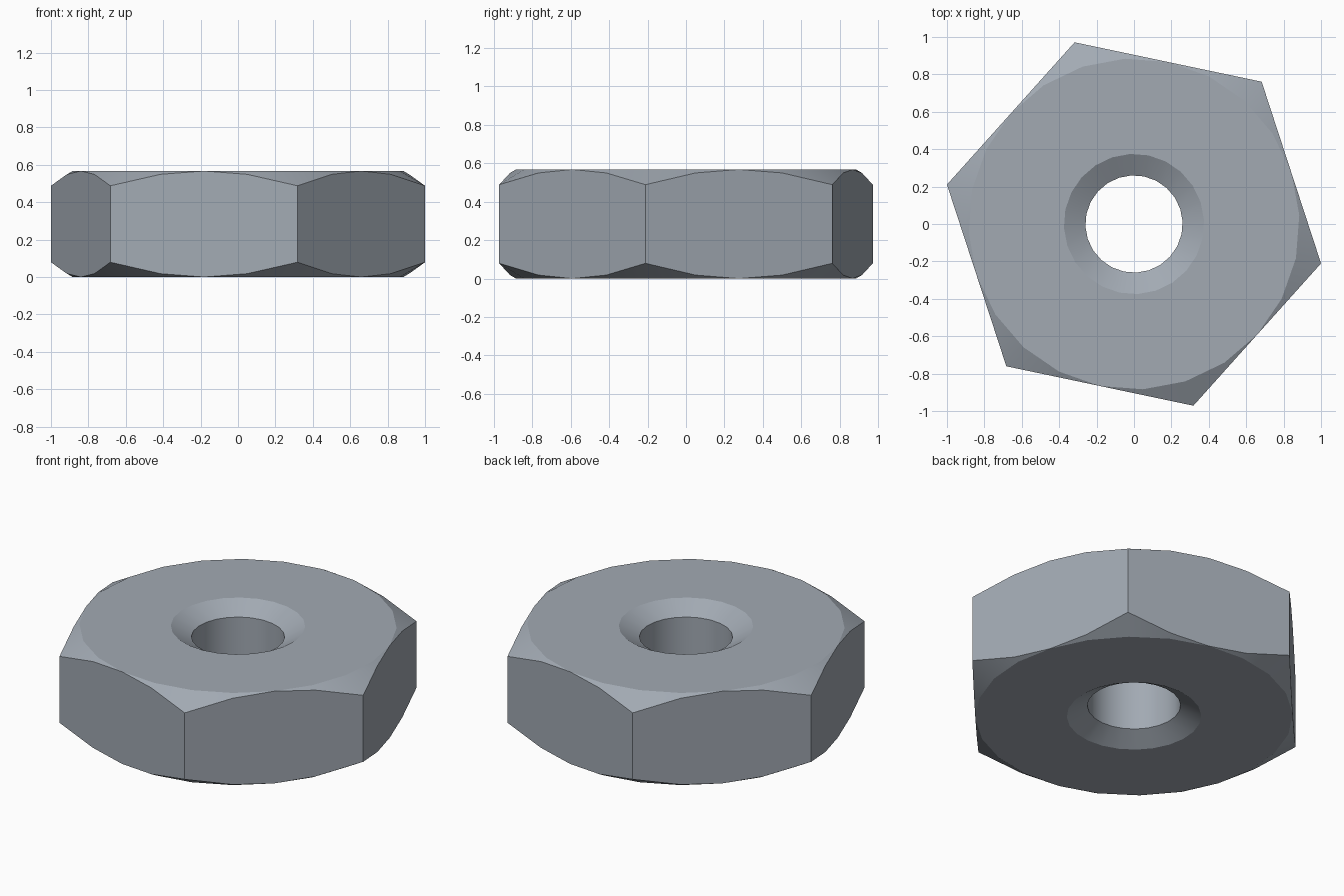
import bpy
import bmesh
import math

if "Cube" in bpy.data.objects:
    bpy.data.objects.remove(bpy.data.objects["Cube"])

# Main dimensions
HEIGHT = 0.567
CORNER_R = 1.022
FLAT_R = CORNER_R * math.cos(math.radians(30))
HOLE_R, SINK_R = 0.26, 0.375
SLOPE = math.tan(math.radians(30))     # slope of every chamfer
SINK_D = (SINK_R - HOLE_R) * SLOPE
SEGMENTS = 24
START = math.radians(-11.9)            # direction of the first corner


def hex_radius(a):
    """Distance from the axis to the hexagon outline, a measured from a corner."""
    return FLAT_R / math.cos(a % math.radians(60) - math.radians(30))


def profile(a):
    """Closed cross-section (radius, height) at one angle around the axis."""
    r = hex_radius(a)
    drop = (r - FLAT_R) * SLOPE
    return [
        (SINK_R, HEIGHT), (FLAT_R, HEIGHT), (r, HEIGHT - drop),   # top face, corner chamfer
        (r, drop), (FLAT_R, 0), (SINK_R, 0),                      # flat side, underside
        (HOLE_R, SINK_D), (HOLE_R, HEIGHT - SINK_D),              # countersinks and bore
    ]


# Hexagonal nut body swept around the axis
bm = bmesh.new()
sections = []
for i in range(SEGMENTS):
    a = i * math.tau / SEGMENTS
    sections.append([bm.verts.new((r * math.cos(a + START), r * math.sin(a + START), z))
                     for r, z in profile(a)])
for i, cur in enumerate(sections):
    nxt = sections[(i + 1) % SEGMENTS]
    for j in range(len(cur)):
        k = (j + 1) % len(cur)
        bm.faces.new((cur[j], cur[k], nxt[k], nxt[j]))

# Chamfer touches the outline at the middle of each flat
bmesh.ops.remove_doubles(bm, verts=bm.verts[:], dist=1e-4)
bmesh.ops.recalc_face_normals(bm, faces=bm.faces[:])

mesh = bpy.data.meshes.new("hex_nut")
bm.to_mesh(mesh)
bm.free()
nut = bpy.data.objects.new("hex_nut", mesh)
bpy.context.collection.objects.link(nut)

# Steel colour
steel = bpy.data.materials.new("steel_grey")
steel.diffuse_color = (0.36, 0.40, 0.45, 1)
steel.use_nodes = True
steel.node_tree.nodes["Principled BSDF"].inputs["Base Color"].default_value = steel.diffuse_color
mesh.materials.append(steel)

# Smooth round surfaces, sharp machined edges
bpy.context.view_layer.objects.active = nut
nut.select_set(True)
bpy.ops.object.shade_smooth_by_angle(angle=math.radians(25))
